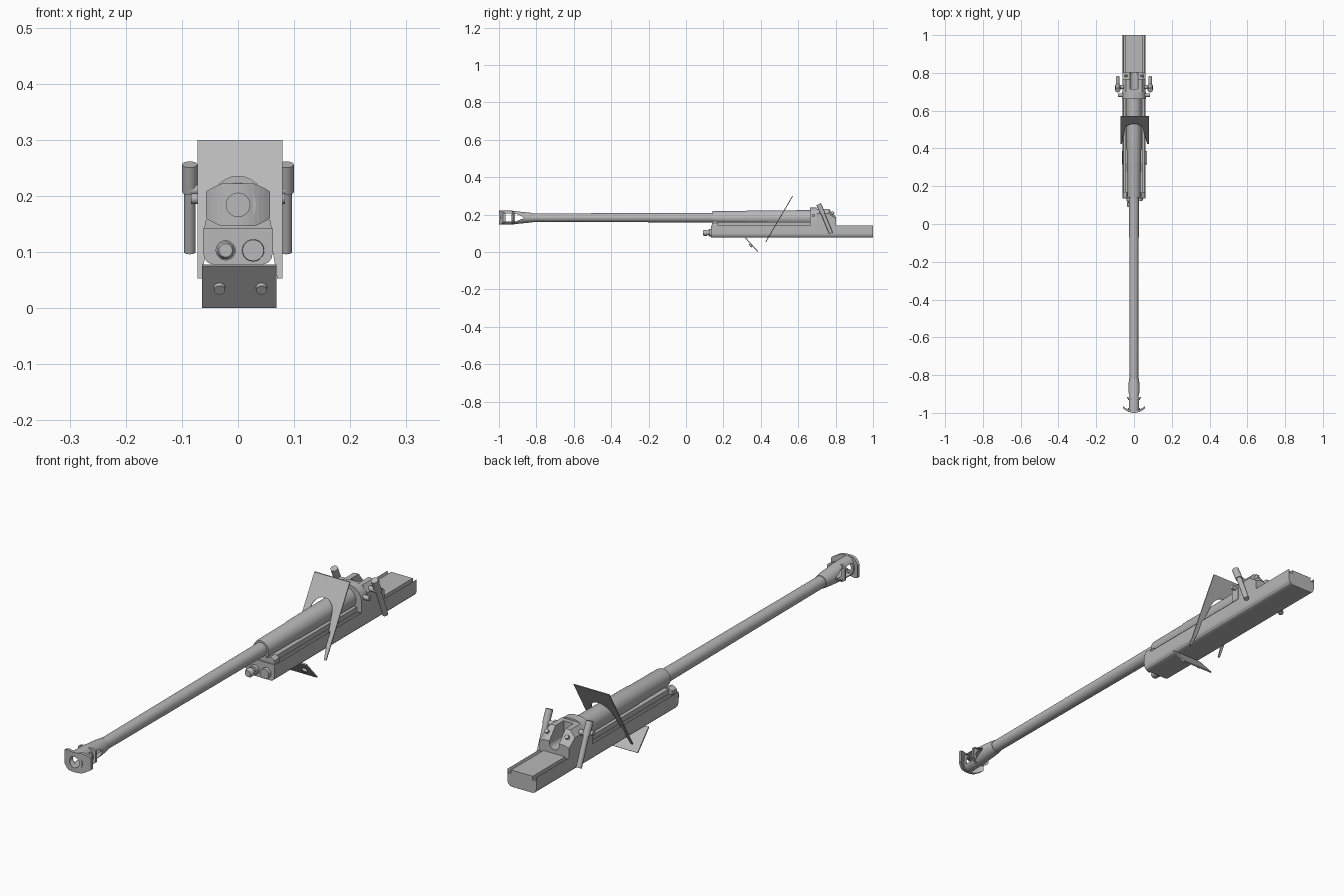
import bpy, bmesh, math
from mathutils import Vector, Matrix

if "Cube" in bpy.data.objects:
    bpy.data.objects.remove(bpy.data.objects["Cube"])

steel = bpy.data.materials.new("steel_grey")
steel.diffuse_color = (0.48, 0.48, 0.48, 1)
steel.use_nodes = True
steel.node_tree.nodes["Principled BSDF"].inputs["Base Color"].default_value = steel.diffuse_color
AXIS = 0.184  # height of the bore line


def loft(name, rings, smooth=False):
    """Skin a list of equal-length point rings and cap both ends."""
    bm = bmesh.new()
    vs = [[bm.verts.new(p) for p in r] for r in rings]
    n = len(rings[0])
    for a, b in zip(vs, vs[1:]):
        for i in range(n):
            j = (i + 1) % n
            bm.faces.new((a[i], a[j], b[j], b[i]))
    bm.faces.new(vs[0])
    bm.faces.new(vs[-1])
    bmesh.ops.recalc_face_normals(bm, faces=bm.faces)
    me = bpy.data.meshes.new(name)
    bm.to_mesh(me)
    bm.free()
    me.materials.append(steel)
    ob = bpy.data.objects.new(name, me)
    bpy.context.collection.objects.link(ob)
    if smooth:
        bpy.ops.object.select_all(action='DESELECT')
        ob.select_set(True)
        bpy.context.view_layer.objects.active = ob
        bpy.ops.object.shade_smooth_by_angle(angle=math.radians(35))
    return ob


def tube(name, sections, x=0, z=AXIS, n=32):
    """Round body along y from (y, rx, rz) sections."""
    return loft(name, [[(x + rx * math.cos(2 * math.pi * i / n), y,
                         z + rz * math.sin(2 * math.pi * i / n)) for i in range(n)]
                       for y, rx, rz in sections], True)


def rod(name, a, b, r, n=20):
    """Cylinder between two points."""
    a, b = Vector(a), Vector(b)
    q = (b - a).to_track_quat('Z', 'Y')
    return loft(name, [[c + q @ Vector((r * math.cos(2 * math.pi * i / n),
                                        r * math.sin(2 * math.pi * i / n), 0))
                        for i in range(n)] for c in (a, b)], True)


def prism_y(name, xz, y0, y1, smooth=False):
    return loft(name, [[(x, y, z) for x, z in xz] for y in (y0, y1)], smooth)


def box(name, x0, x1, y0, y1, z0, z1):
    return prism_y(name, [(x0, z0), (x1, z0), (x1, z1), (x0, z1)], y0, y1)


def mirrored(half):
    return half + [(-x, z) for x, z in reversed(half)]


def cut(ob, cutter):
    m = ob.modifiers.new("cut", 'BOOLEAN')
    m.operation, m.object, m.solver = 'DIFFERENCE', cutter, 'EXACT'
    cutter.hide_render = True
    cutter.hide_viewport = True


# Barrel and recoil sleeve
tube("barrel", [(-0.86, .0225, .0225), (-0.5, .0235, .0235), (0.15, .026, .026)])
tube("sleeve", [(0.14, .033, .033), (0.15, .035, .035), (0.32, .036, .036),
                (0.33, .038, .038), (0.67, .040, .040)])

# Muzzle brake: hollow body with two side windows
brake = tube("muzzle_brake", [(-0.995, .032, .037), (-0.93, .031, .037), (-0.90, .031, .033),
                              (-0.85, .030, .028), (-0.82, .025, .025)])
cut(brake, tube("bore_cutter", [(-1.02, .021, .021), (-0.865, .021, .021)]))
cut(brake, box("front_window_cutter", -.1, .1, -0.975, -0.932, .163, .205))
cut(brake, loft("rear_window_cutter", [[(x, -0.918, .16), (x, -0.918, .208), (x, -0.87, .188),
                                        (x, -0.87, .18)] for x in (-.1, .1)]))


def baffle(name, y, half, thick, height):
    """Swept-back plate, lower towards its tips."""
    rings = []
    for i in range(-6, 7):
        x = half * i / 6
        h = height * (1 - 0.42 * max(0, abs(i) / 6 - .5) ** 1.2 * 2)
        yy = y + 7 * x * x
        rings.append([(x, yy, AXIS - h), (x, yy + thick, AXIS - h),
                      (x, yy + thick, AXIS + h), (x, yy, AXIS + h)])
    return loft(name, rings)


front_baffle = baffle("front_baffle", -1.0, .057, .012, .038)
rear_baffle = baffle("rear_baffle", -0.932, .038, .008, .034)
for b in (front_baffle, rear_baffle):
    cut(b, bpy.data.objects["bore_cutter"])

# Cradle channel with rounded lower corners and inward lips
outer = [(.062, .142), (.062, .100), (.060, .089), (.054, .081), (.045, .078)]
inner = [(.042, .084), (.050, .087), (.055, .094), (.055, .128), (.046, .128), (.046, .142)]
right = outer + [(-x, z) for x, z in reversed(outer)]
prism_y("cradle", right + [(-x, z) for x, z in inner] + list(reversed(inner)), 0.15, 1.0)
prism_y("cradle_front_cap", mirrored(outer), 0.135, 0.15)
prism_y("sleeve_bracket", mirrored([(.060, .142), (.058, .156), (.040, .166), (.025, .158)]),
        0.14, 0.17)
box("slide_rail", -.044, .044, 0.15, 0.72, .125, .160)

# Recoil cylinder ends
tube("buffer_nut", [(0.09, .012, .012), (0.097, .016, .016), (0.112, .016, .016),
                    (0.113, .012, .012), (0.12, .012, .012), (0.121, .018, .018),
                    (0.14, .018, .018)], -.022, .103, 20)
tube("recuperator_cap", [(0.122, .019, .019), (0.14, .020, .020)], .027, .103, 20)

# Collar in front of the breech
arch = [(.064, .142), (.064, .190), (.055, .214), (.038, .230), (.015, .237)]
prism_y("collar", mirrored(arch), 0.662, 0.698, True)

# Breech block with sloped rear and U slot
base = mirrored([(.062, .135), (.062, .205), (.042, .230)])
breech = loft("breech", [
    [(x, 0.698, z) for x, z in base],
    [(x, 0.765, z) for x, z in base],
    [(x, 0.803, min(z, .185 if z > .21 else .178)) for x, z in base]])
slot = [(-.021, .26)] + [(-.021 * math.cos(math.pi * i / 10),
                          .178 - .021 * math.sin(math.pi * i / 10)) for i in range(11)] + [(.021, .26)]
cut(breech, prism_y("slot_cutter", slot, 0.715, 0.85))

# Side levers, pivots and rear bolts
for s, side in ((-1, "left"), (1, "right")):
    x = s * .086
    rod(side + "_lever_grip", (x, 0.709, .256), (x, 0.731, .207), .0135)
    rod(side + "_lever_bar", (x, 0.729, .212), (x, 0.775, .100), .0105)
    rod(side + "_lever_pivot", (s * .055, 0.725, .211), (x, 0.725, .211), .010)
    rod(side + "_collar_pin", (s * .055, 0.682, .195), (s * .084, 0.682, .195), .009)
    rod(side + "_rear_bolt", (s * .043, 0.775, .200), (s * .043, 0.790, .214), .008, 12)

# Sloped shield with an arched cut-out, open at the bottom
ARCH_N = 12
arc = [(.047 * math.cos(math.pi * i / ARCH_N), .188 + .047 * math.sin(math.pi * i / ARCH_N))
       for i in range(ARCH_N + 1)]
outline = ([(.079, .053), (.079, .300), (-.072, .300), (-.072, .053), (-.064, .053)]
           + list(reversed(arc)) + [(.070, .053)])


def shield_y(z):
    return 0.425 + (z - .053) * 0.145 / .247


loft("shield", [[(x, shield_y(z) + d, z) for x, z in outline] for d in (-.002, .003)])

# Lower deflector plate with two bosses
loft("lower_plate", [[(x, 0.315, .075), (x, 0.319, .078), (x, 0.387, .003), (x, 0.383, 0)]
                     for x in (-.064, .069)])
for x, side in ((-.033, "left"), (.042, "right")):
    rod(side + "_plate_boss", (x, 0.352, .040), (x, 0.342, .032), .010, 16)
